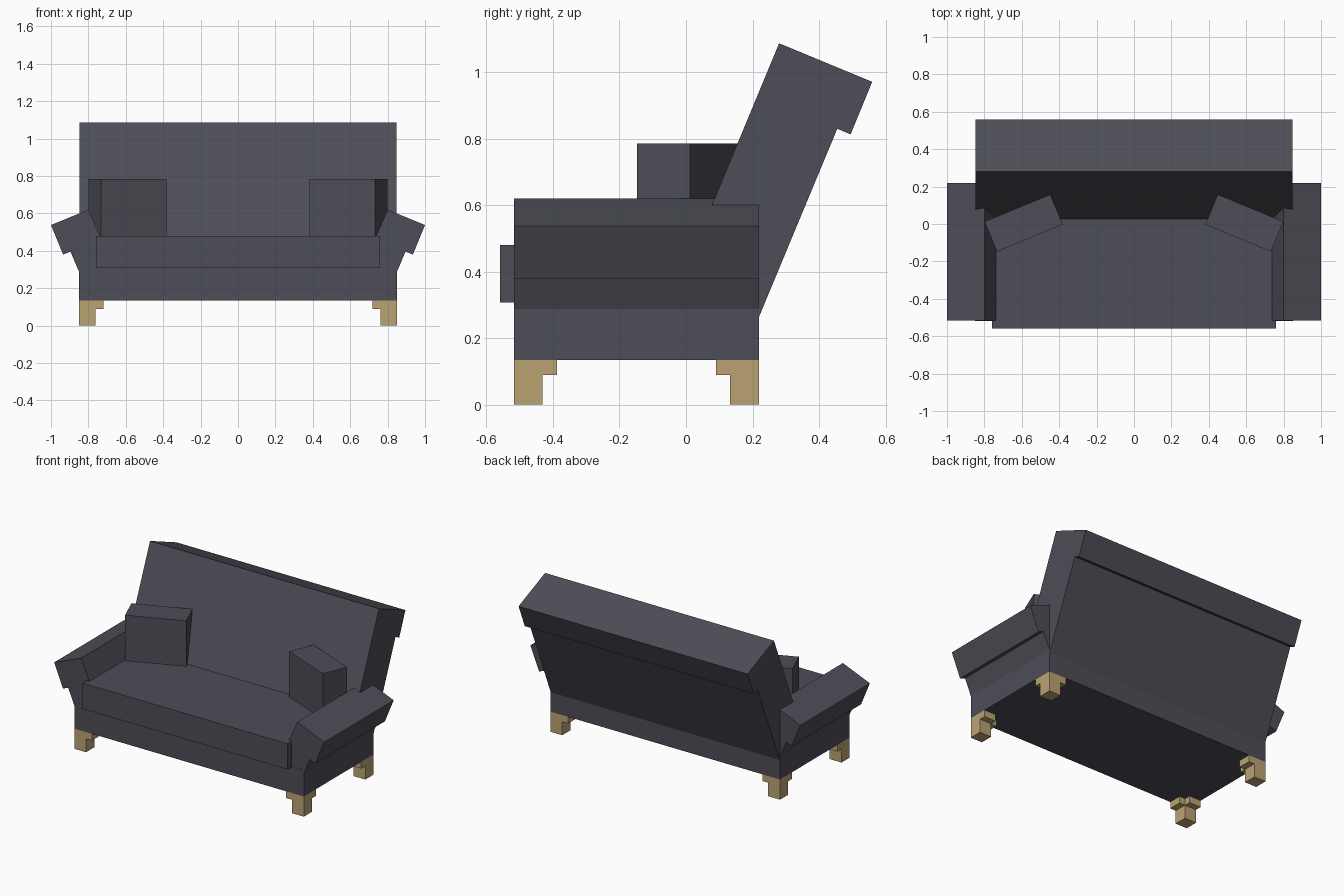
import bpy, bmesh, math
from mathutils import Matrix

if "Cube" in bpy.data.objects:
    bpy.data.objects.remove(bpy.data.objects["Cube"])


def material(name, rgb):
    m = bpy.data.materials.new(name)
    m.diffuse_color = (*rgb, 1)
    m.use_nodes = True
    m.node_tree.nodes["Principled BSDF"].inputs["Base Color"].default_value = m.diffuse_color
    return m


FABRIC = material("charcoal_fabric", (0.075, 0.075, 0.095))
WOOD = material("light_wood", (0.50, 0.37, 0.17))


def finish(name, bm, mat):
    bmesh.ops.recalc_face_normals(bm, faces=bm.faces)
    me = bpy.data.meshes.new(name)
    bm.to_mesh(me)
    bm.free()
    me.materials.append(mat)
    ob = bpy.data.objects.new(name, me)
    bpy.context.collection.objects.link(ob)
    return ob


def prism(name, pts, to3d, a, b, mat):
    """Extrude a flat profile between two depths a and b."""
    bm = bmesh.new()
    face = bm.faces.new([bm.verts.new(to3d(u, v, a)) for u, v in pts])
    ext = bmesh.ops.extrude_face_region(bm, geom=[face])
    top = [g for g in ext["geom"] if isinstance(g, bmesh.types.BMVert)]
    delta = [q - p for p, q in zip(to3d(0, 0, a), to3d(0, 0, b))]
    bmesh.ops.translate(bm, verts=top, vec=delta)
    return finish(name, bm, mat)


def box(name, lo, hi, mat, angle=0):
    """Box between two corners, turned about its own vertical axis."""
    size = [h - l for l, h in zip(lo, hi)]
    mid = [(h + l) / 2 for l, h in zip(lo, hi)]
    bm = bmesh.new()
    bmesh.ops.create_cube(bm, size=1, matrix=Matrix.Translation(mid)
                          @ Matrix.Rotation(angle, 4, 'Z') @ Matrix.Diagonal((*size, 1)))
    return finish(name, bm, mat)


# Base frame and seat cushion
box("base", (-0.85, -0.518, 0.135), (0.85, 0.22, 0.31), FABRIC)
box("seat_cushion", (-0.76, -0.56, 0.308), (0.76, 0.20, 0.48), FABRIC)

# Reclined backrest with an overhanging top roll
back = [(-0.04, 0.31), (0.028, 0.48), (0.28, 1.087), (0.56, 0.971), (0.495, 0.813),
        (0.455, 0.83), (0.22, 0.265), (0.20, 0.265)]
prism("backrest", back, lambda u, v, d: (d, u, v), -0.848, 0.848, FABRIC)

arm = [(0.67, 0.31), (0.739, 0.48), (0.80, 0.62), (1.0, 0.538), (0.935, 0.38),
       (0.896, 0.396), (0.85, 0.288), (0.85, 0.2), (0.67, 0.2)]
for side, s in (("left", -1), ("right", 1)):
    # Flared armrest
    prism(f"{side}_armrest", [(s * u, v) for u, v in arm],
          lambda u, v, d: (u, d, v), -0.517, 0.219, FABRIC)

    # Loose cushion turned towards the middle
    cx, cy = s * 0.59, 0.005
    box(f"{side}_pillow", (cx - 0.19, cy - 0.087, 0.47), (cx + 0.19, cy + 0.087, 0.785),
        FABRIC, -s * math.radians(22.5))

    # Legs: corner post with an L-shaped bracket along both rails
    for end, y0, t in (("front", -0.518, 1), ("back", 0.22, -1)):
        x0 = s * 0.85

        def place(u, v, d, x0=x0, y0=y0, s=s, t=t):
            return (x0 - s * u, y0 + t * v, d)

        post = [(0, 0), (0.087, 0), (0.087, 0.087), (0, 0.087)]
        ell = [(0, 0), (0.13, 0), (0.13, 0.087), (0.087, 0.087), (0.087, 0.13), (0, 0.13)]
        prism(f"{side}_{end}_leg", post, place, 0, 0.09, WOOD)
        prism(f"{side}_{end}_leg_bracket", ell, place, 0.09, 0.135, WOOD)
